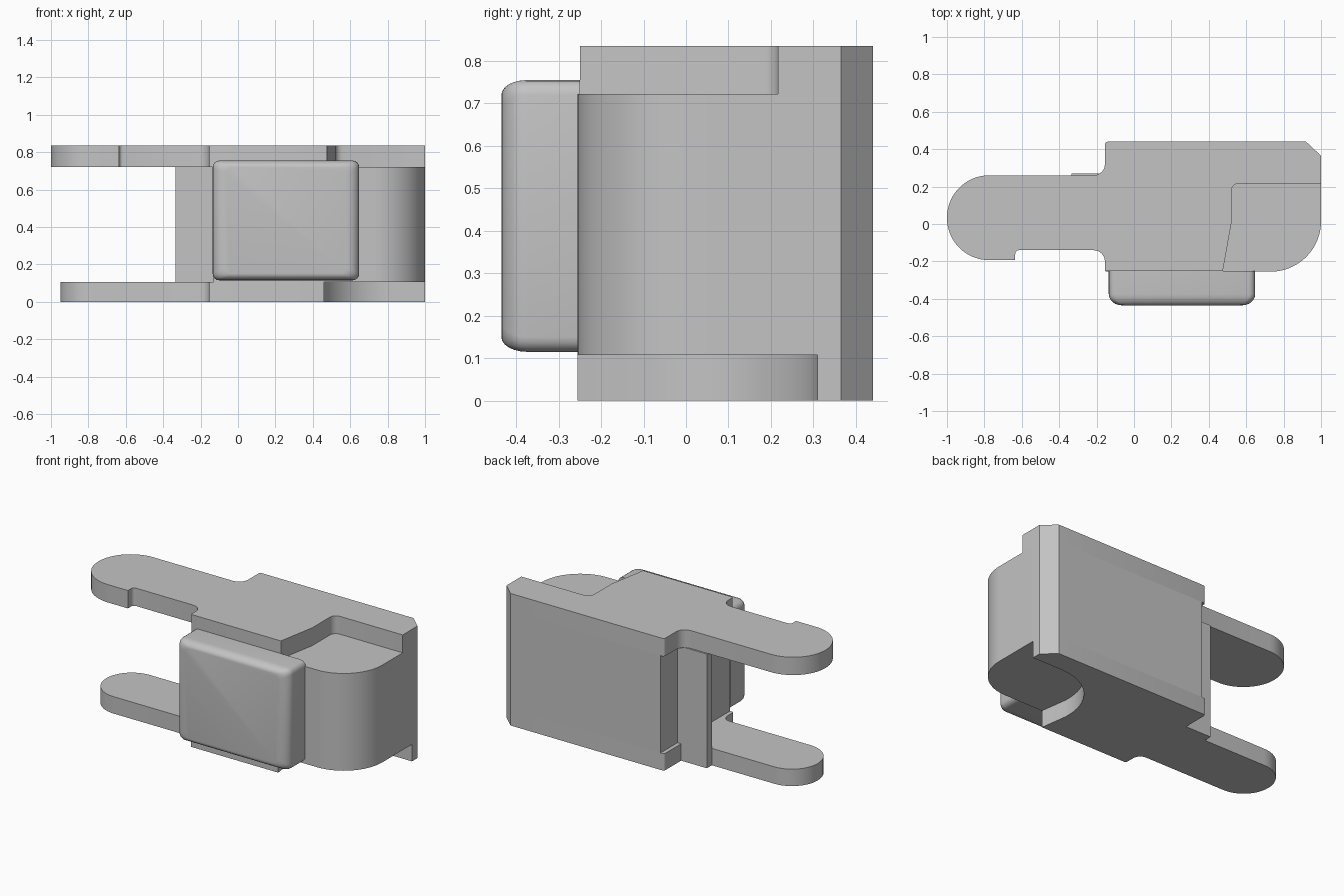
import bpy, bmesh, math
from mathutils import Vector

if "Cube" in bpy.data.objects:
    bpy.data.objects.remove(bpy.data.objects["Cube"], do_unlink=True)

grey = bpy.data.materials.new("plain grey")
grey.use_nodes = True
colour = (0.55, 0.55, 0.55, 1)
grey.diffuse_color = colour
grey.node_tree.nodes["Principled BSDF"].inputs["Base Color"].default_value = colour


def fillet(corners):
    """Turn (x, y, radius) corners into an outline with rounded corners."""
    out = []
    n = len(corners)
    for i, (x, y, r) in enumerate(corners):
        p = Vector((x, y))
        if r == 0:
            out.append(p)
            continue
        a = (Vector(corners[i - 1][:2]) - p).normalized()
        b = (Vector(corners[(i + 1) % n][:2]) - p).normalized()
        half = a.angle(b) / 2
        centre = p + (a + b).normalized() * (r / math.sin(half))
        start = p + a * (r / math.tan(half)) - centre
        end = p + b * (r / math.tan(half)) - centre
        sweep = math.atan2(start.x * end.y - start.y * end.x, start.dot(end))
        steps = max(4, int(r * 70))
        for k in range(steps + 1):
            t = sweep * k / steps
            c, s = math.cos(t), math.sin(t)
            out.append(centre + Vector((start.x * c - start.y * s, start.x * s + start.y * c)))
    return out


def finish(bm, name, angle):
    bmesh.ops.recalc_face_normals(bm, faces=bm.faces)
    mesh = bpy.data.meshes.new(name)
    bm.to_mesh(mesh)
    bm.free()
    mesh.materials.append(grey)
    ob = bpy.data.objects.new(name, mesh)
    bpy.context.collection.objects.link(ob)
    bpy.ops.object.select_all(action="DESELECT")
    ob.select_set(True)
    bpy.context.view_layer.objects.active = ob
    bpy.ops.object.shade_smooth_by_angle(angle=math.radians(angle))


def loft(name, rings, angle=30):
    """Skin a stack of equal rings and cap both ends."""
    bm = bmesh.new()
    loops = [[bm.verts.new(p) for p in ring] for ring in rings]
    for lo, hi in zip(loops, loops[1:]):
        for i in range(len(lo)):
            bm.faces.new((lo[i - 1], lo[i], hi[i], hi[i - 1]))
    bm.faces.new(loops[0])
    bm.faces.new(loops[-1])
    finish(bm, name, angle)


def slab(name, corners, z0, z1):
    outline = fillet(corners)
    loft(name, [[(p.x, p.y, z) for p in outline] for z in (z0, z1)])


LOW, HIGH, TOP = 0.107, 0.722, 0.835
BACK = [(1, 0.365, 0), (0.92, 0.44, 0)]

# Upper plate with the long rounded arm and the open front corner
slab("upper_plate", [
    (-0.155, -0.25, 0.01), (0.475, -0.25, 0), (0.52, 0, 0), (0.52, 0.217, 0.04),
    (1, 0.217, 0)] + BACK + [
    (-0.155, 0.44, 0.015), (-0.155, 0.26, 0.06), (-1, 0.26, 0.225),
    (-1, -0.193, 0.225), (-0.635, -0.193, 0), (-0.635, -0.14, 0.02),
    (-0.155, -0.14, 0.06)], HIGH, TOP)

# Lower plate with the shorter, narrower arm and the scooped front corner
slab("lower_plate", [
    (-0.155, -0.255, 0.01), (0.46, -0.255, 0), (0.435, -0.08, 0), (0.435, 0.31, 0.36),
    (1, 0.31, 0)] + BACK + [
    (-0.155, 0.44, 0.015), (-0.155, 0.22, 0), (-0.95, 0.22, 0.179),
    (-0.95, -0.14, 0.179), (-0.155, -0.14, 0.05)], 0, LOW)

# Main block between the plates, rounded at the front corner
slab("main_block", [(-0.13, -0.255, 0), (1, -0.255, 0.27)] + BACK + [(-0.13, 0.44, 0)], LOW, HIGH)

# Thin upright rib on the arm side
slab("side_rib", [(-0.335, 0.22, 0), (-0.12, 0.22, 0), (-0.12, 0.27, 0), (-0.335, 0.27, 0)], 0, HIGH)

# Softly rounded cushion on the front
rings = []
profile = [(-0.25, 0, 0)]
for k in range(7):
    t = math.radians(15 * k)
    profile.append((-0.375 - 0.06 * math.sin(t), 0.07 * (1 - math.cos(t)), 0.035 * (1 - math.cos(t))))
for y, ix, iz in profile:
    x0, x1, z0, z1 = -0.135 + ix, 0.648 - ix, 0.115 + iz, 0.755 - iz
    outline = fillet([(x0, z0, 0.035), (x1, z0, 0.035), (x1, z1, 0.035), (x0, z1, 0.035)])
    rings.append([(p.x, y, p.y) for p in outline])
loft("front_cushion", rings, 40)
